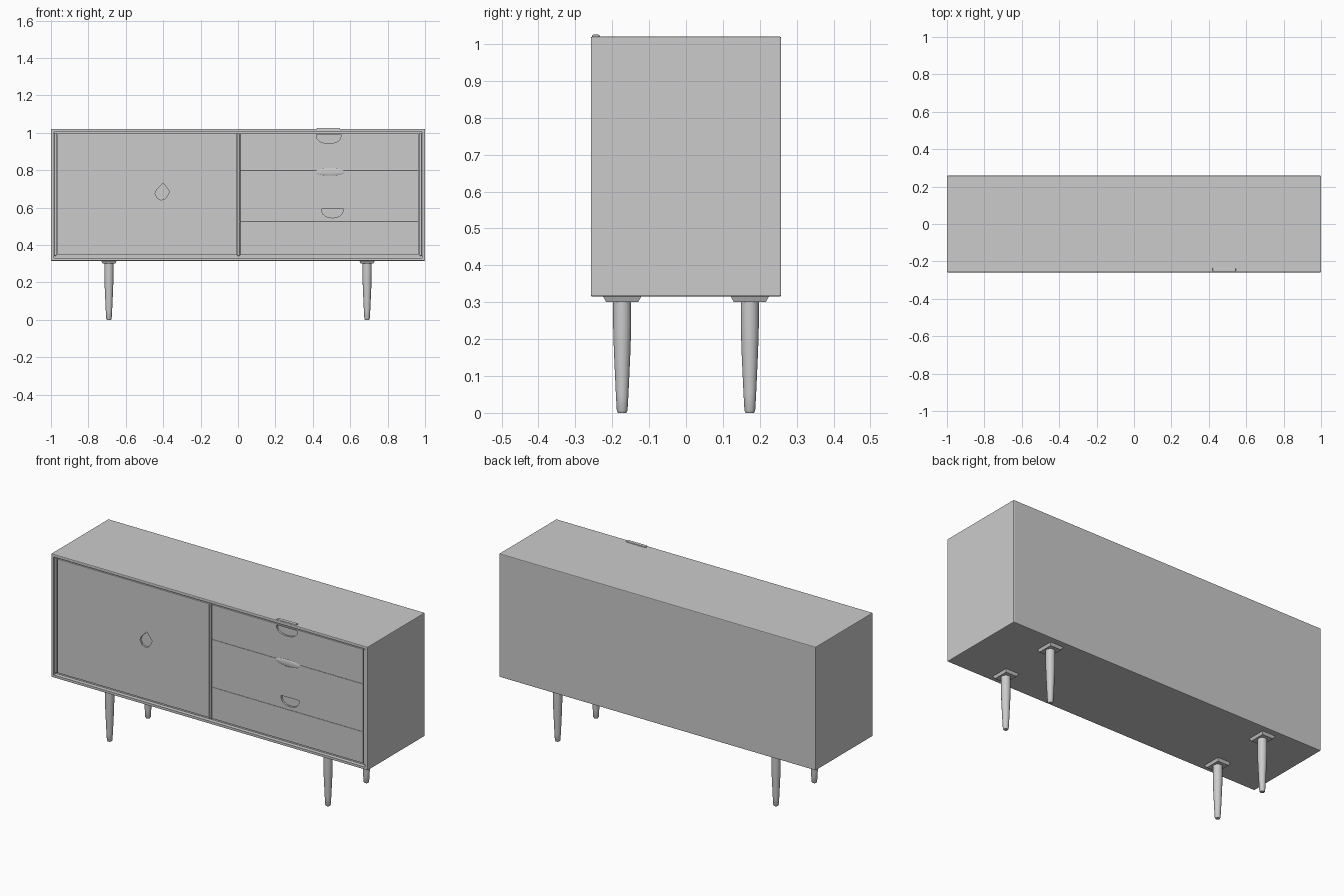
import bpy, bmesh, math
from mathutils import Matrix, Vector

if "Cube" in bpy.data.objects:
    bpy.data.objects.remove(bpy.data.objects["Cube"], do_unlink=True)

grey = bpy.data.materials.new("plain grey")
grey.use_nodes = True
grey.diffuse_color = (0.6, 0.6, 0.6, 1)
grey.node_tree.nodes["Principled BSDF"].inputs["Base Color"].default_value = (0.6, 0.6, 0.6, 1)


def finish(name, bm):
    bmesh.ops.recalc_face_normals(bm, faces=bm.faces)
    mesh = bpy.data.meshes.new(name)
    bm.to_mesh(mesh)
    bm.free()
    mesh.materials.append(grey)
    obj = bpy.data.objects.new(name, mesh)
    bpy.context.collection.objects.link(obj)
    return obj


def smooth(obj):
    bpy.ops.object.select_all(action="DESELECT")
    obj.select_set(True)
    bpy.context.view_layer.objects.active = obj
    bpy.ops.object.shade_smooth_by_angle(angle=math.radians(40))


def box_mesh(x, y, z, bevel):
    """Bevelled box between (low, high) pairs."""
    bm = bmesh.new()
    bmesh.ops.create_cube(bm, size=1)
    size = [b - a for a, b in (x, y, z)]
    bmesh.ops.scale(bm, vec=size, verts=bm.verts)
    bmesh.ops.translate(bm, vec=[(a + b) / 2 for a, b in (x, y, z)], verts=bm.verts)
    if bevel:
        bmesh.ops.bevel(bm, geom=bm.edges[:], offset=bevel, segments=2,
                        profile=0.5, affect="EDGES")
    return bm


def box(name, x, y, z, bevel=0.002):
    return finish(name, box_mesh(x, y, z, bevel))


def cut_recess(panel, name, outline):
    """Sink a shallow finger pull with the given (x, z) outline into a panel."""
    bm = bmesh.new()
    face = bm.faces.new([bm.verts.new((x, -0.3, z)) for x, z in outline])
    ext = bmesh.ops.extrude_face_region(bm, geom=[face])
    moved = [v for v in ext["geom"] if isinstance(v, bmesh.types.BMVert)]
    bmesh.ops.translate(bm, vec=(0, 0.3 - 0.242, 0), verts=moved)
    cutter = finish(name, bm)
    cutter.hide_render = True
    cutter.hide_set(True)
    cutter.display_type = "WIRE"
    mod = panel.modifiers.new("finger pull", "BOOLEAN")
    mod.operation = "DIFFERENCE"
    mod.solver = "EXACT"
    mod.object = cutter


def half_moon(cx, top, half_width, depth):
    steps = 12
    return [(cx + half_width * math.cos(math.pi * i / steps),
             top - depth * math.sin(math.pi * i / steps) ** 0.7) for i in range(steps + 1)]


# Cabinet shell with a recessed front
bm = box_mesh((-1, 1), (-0.258, 0.258), (0.315, 1.02), 0.004)
front = max((f for f in bm.faces if f.normal.y < -0.9), key=lambda f: f.calc_area())
bmesh.ops.inset_region(bm, faces=[front], thickness=0.016)
bmesh.ops.inset_region(bm, faces=[front], thickness=0.0005, depth=-0.022)
finish("cabinet_shell", bm)

# Upright strips and centre divider
for name, x in (("right_strip", -0.977), ("left_strip", 0.977), ("centre_divider", 0.003)):
    box(name, (x - 0.006, x + 0.006), (-0.255, -0.23), (0.342, 0.998))

# Door with a drop-shaped pull
door = box("door", (-0.966, -0.006), (-0.252, -0.23), (0.345, 0.996))
drop = [(-0.40, 0.73), (-0.435, 0.695), (-0.443, 0.675), (-0.432, 0.65), (-0.41, 0.64),
        (-0.388, 0.648), (-0.378, 0.662), (-0.366, 0.685), (-0.38, 0.705)]
cut_recess(door, "door_pull_cutter", drop)

# Drawers with half-moon pulls
drawers = (("bottom", 0.345, 0.525, 0.505, None),
           ("middle", 0.525, 0.798, 0.505, (0.595, 0.057, 0.05)),
           ("top", 0.798, 0.996, 0.485, (0.99, 0.066, 0.047)))
for label, low, high, cx, pull in drawers:
    drawer = box(label + "_drawer", (0.012, 0.966), (-0.252, -0.23), (low, high))
    if pull:
        cut_recess(drawer, label + "_pull_cutter", half_moon(cx, *pull))

# Raised lip-shaped pull across the upper drawer joint
bm = bmesh.new()
bmesh.ops.create_uvsphere(bm, u_segments=24, v_segments=10, radius=1,
                          matrix=Matrix.Translation((0.492, -0.25, 0.79))
                          @ Matrix.Diagonal((0.086, 0.006, 0.021, 1)))
smooth(finish("middle_pull", bm))

# Small lip on the top edge above the upper pull
box("top_lip", (0.42, 0.545), (-0.255, -0.234), (1.012, 1.026), 0.005)

# Tapered legs on chamfered mounting blocks
profile = ((0.0, 0.001), (0.011, 0.001), (0.0145, 0.007), (0.017, 0.05),
           (0.0225, 0.17), (0.0245, 0.24), (0.0245, 0.306), (0.0, 0.306))
for fb, sy in (("front", -1), ("back", 1)):
    for side, sx in (("right", -1), ("left", 1)):
        cx, cy = sx * 0.69, sy * 0.173
        bm = bmesh.new()
        verts = [bm.verts.new((cx + r, cy, z - 0.001)) for r, z in profile]
        edges = [bm.edges.new(pair) for pair in zip(verts, verts[1:])]
        bmesh.ops.spin(bm, geom=verts + edges, cent=(cx, cy, 0), axis=(0, 0, 1),
                       angle=math.tau, steps=24)
        bmesh.ops.remove_doubles(bm, verts=bm.verts, dist=0.0001)
        smooth(finish(f"{fb}_{side}_leg", bm))

        bm = box_mesh((cx - 0.042, cx + 0.042), (cy - 0.053, cy + 0.053), (0.3, 0.318), 0)
        low = [v for v in bm.verts if v.co.z < 0.31]
        bmesh.ops.scale(bm, vec=(0.82, 0.82, 1), verts=low,
                        space=Matrix.Translation((-cx, -cy, 0)))
        finish(f"{fb}_{side}_leg_mount", bm)
